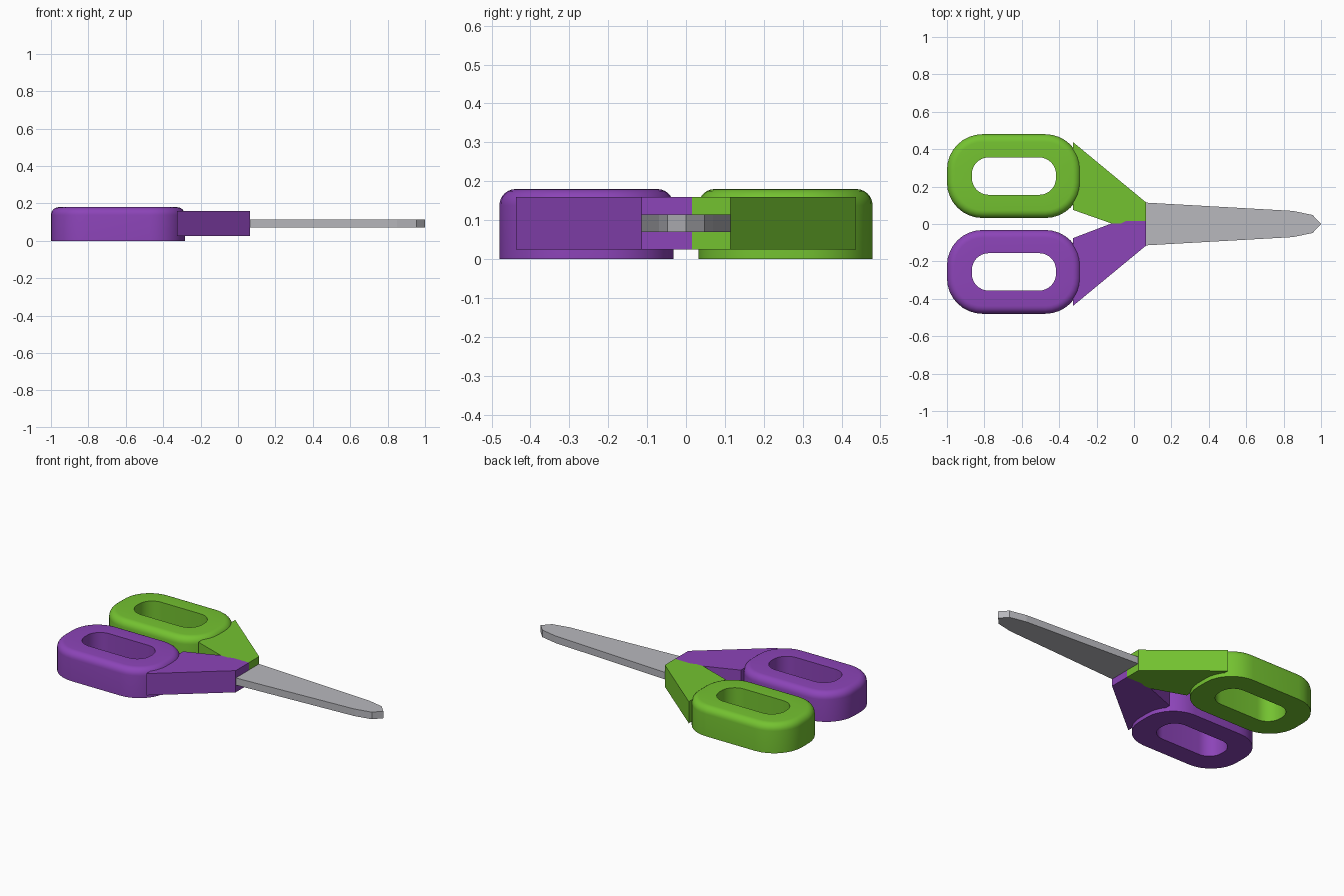
import bpy, bmesh, math

cube = bpy.data.objects.get("Cube")
if cube:
    bpy.data.objects.remove(cube, do_unlink=True)


def material(name, color):
    m = bpy.data.materials.new(name)
    m.use_nodes = True
    m.diffuse_color = color
    m.node_tree.nodes["Principled BSDF"].inputs["Base Color"].default_value = color
    return m


green = material("leaf green", (0.175, 0.54, 0.03, 1))
purple = material("purple", (0.262, 0.058, 0.479, 1))
steel = material("steel grey", (0.48, 0.48, 0.51, 1))


def finish(name, bm, mat, smooth=False):
    bmesh.ops.recalc_face_normals(bm, faces=bm.faces)
    mesh = bpy.data.meshes.new(name)
    bm.to_mesh(mesh)
    bm.free()
    mesh.materials.append(mat)
    obj = bpy.data.objects.new(name, mesh)
    bpy.context.collection.objects.link(obj)
    if smooth:
        bpy.ops.object.select_all(action='DESELECT')
        obj.select_set(True)
        bpy.context.view_layer.objects.active = obj
        bpy.ops.object.shade_smooth_by_angle(angle=math.radians(35))
    return obj


def prism(name, outline, z0, z1, mat):
    bm = bmesh.new()
    face = bm.faces.new([bm.verts.new((x, y, z0)) for x, y in outline])
    top = bmesh.ops.extrude_face_region(bm, geom=[face])["geom"]
    verts = [v for v in top if isinstance(v, bmesh.types.BMVert)]
    bmesh.ops.translate(bm, verts=verts, vec=(0, 0, z1 - z0))
    return finish(name, bm, mat)


def rounded_rect(cx, cy, hx, hy, r, steps=8):
    points = []
    for corner, (sx, sy) in enumerate([(1, 1), (-1, 1), (-1, -1), (1, -1)]):
        for i in range(steps + 1):
            a = math.pi / 2 * (corner + i / steps)
            points.append((cx + sx * (hx - r) + r * math.cos(a),
                           cy + sy * (hy - r) + r * math.sin(a)))
    return points


def finger_loop(name, side, mat):
    # Cross-section swept round the ring: flat base, filleted top, straight hole
    cx, cy, hx, hy, r = -0.642, side * 0.256, 0.358, 0.224, 0.19
    height, fillet, steps = 0.18, 0.042, 6
    section = [(0, 0)]
    for i in range(steps + 1):
        a = math.pi / 2 * i / steps
        section.append((fillet * (1 - math.cos(a)),
                        height - fillet * (1 - math.sin(a))))
    loops = [[(x, y, z) for x, y in rounded_rect(cx, cy, hx - d, hy - d, r - d)]
             for d, z in section]
    hole = rounded_rect(cx, cy, 0.225, 0.1, 0.09)
    loops += [[(x, y, z) for x, y in hole] for z in (height, 0)]

    bm = bmesh.new()
    rings = [[bm.verts.new(p) for p in loop] for loop in loops]
    n = len(hole)
    for k, ring in enumerate(rings):
        after = rings[(k + 1) % len(rings)]
        for i in range(n):
            j = (i + 1) % n
            bm.faces.new((ring[i], ring[j], after[j], after[i]))
    return finish(name, bm, mat, smooth=True)


# Finger loops
finger_loop("left_finger_loop", 1, green)
finger_loop("right_finger_loop", -1, purple)

# Handle shanks meeting along a shared stepped seam
seam = [(0.065, 0.015), (-0.045, 0.015), (-0.07, 0.003), (-0.12, 0.003)]
for name, side, mat in (("left_shank", 1, green), ("right_shank", -1, purple)):
    outer = [(-0.325, side * 0.075), (-0.325, side * 0.437), (0.065, side * 0.115)]
    prism(name, seam + outer, 0.025, 0.16, mat)

# Closed blades
edge = [(-0.02, 0.04), (0.05, 0.115), (0.85, 0.07), (0.955, 0.048)]
blade = edge + [(1.0, 0)] + [(x, -y) for x, y in reversed(edge)]
prism("blade", blade, 0.07, 0.114, steel)
